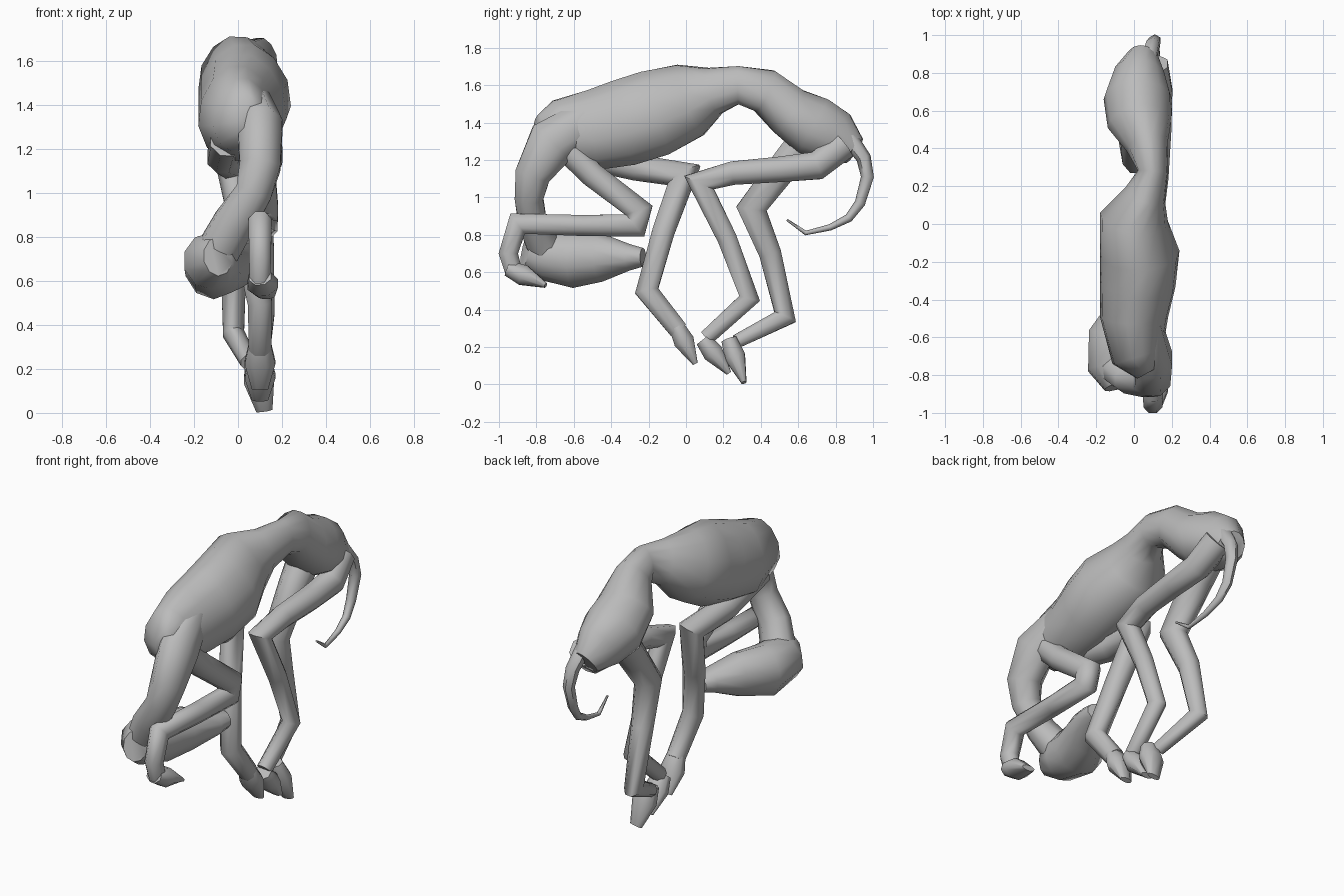
import bpy
import bmesh
import math
from mathutils import Vector

cube = bpy.data.objects.get("Cube")
if cube:
    bpy.data.objects.remove(cube, do_unlink=True)

grey = bpy.data.materials.new("clay_grey")
grey.use_nodes = True
colour = (.5, .5, .5, 1)
grey.diffuse_color = colour
grey.node_tree.nodes["Principled BSDF"].inputs["Base Color"].default_value = colour


def skin(name, path, widths, depths, sides=8, pinch=0):
    """Skin elliptical rings, each square to the path, and cap both ends."""
    bm = bmesh.new()
    points = [Vector(p) for p in path]
    last = len(points) - 1
    rings = []
    for i, point in enumerate(points):
        arrive = (point - points[max(i - 1, 0)]).normalized()
        leave = (points[min(i + 1, last)] - point).normalized()
        along = (arrive + leave).normalized()
        across = Vector((1, 0, 0))
        across = (across - along * across.dot(along)).normalized()
        outward = along.cross(across)
        # widen the ring where the path bends so joints keep their thickness
        bend = 1
        if 0 < i < last:
            bend = min(1 / max(arrive.dot(along), .1), 1.5)
        ring = []
        for k in range(sides):
            angle = math.tau * (k + .5) / sides
            # pinch narrows the back and leaves the belly broad
            narrowing = 1 + pinch * math.sin(angle)
            side_offset = across * math.cos(angle) * widths[i] * narrowing
            depth_offset = outward * math.sin(angle) * depths[i] * bend
            ring.append(bm.verts.new(point + side_offset + depth_offset))
        rings.append(ring)
    for lower, upper in zip(rings, rings[1:]):
        for k in range(sides):
            n = (k + 1) % sides
            bm.faces.new((lower[k], lower[n], upper[n], upper[k]))
    bm.faces.new(rings[0][::-1])
    bm.faces.new(rings[-1])
    bmesh.ops.recalc_face_normals(bm, faces=bm.faces)
    mesh = bpy.data.meshes.new(name)
    bm.to_mesh(mesh)
    bm.free()
    mesh.materials.append(grey)
    obj = bpy.data.objects.new(name, mesh)
    bpy.context.collection.objects.link(obj)
    bpy.ops.object.select_all(action="DESELECT")
    obj.select_set(True)
    bpy.context.view_layer.objects.active = obj
    bpy.ops.object.shade_smooth_by_angle(angle=math.radians(60))


def sculpt(name, sections, sides, pinch=0):
    """Body mass whose sections give a centre, a half width and a half depth."""
    path = [s[:3] for s in sections]
    widths = [s[3] for s in sections]
    depths = [s[4] for s in sections]
    skin(name, path, widths, depths, sides, pinch)


def limb(name, path, start, end, sides=8):
    """Round limb that tapers evenly from its start radius to its end radius."""
    last = len(path) - 1
    radii = [start + (end - start) * i / last for i in range(len(path))]
    skin(name, path, radii, radii, sides)


def paw(name, ankle, toe):
    """Flattened paw, fullest in the middle and thin at the toe."""
    ankle, toe = Vector(ankle), Vector(toe)
    path = [ankle, ankle.lerp(toe, .4), toe]
    skin(name, path, (.055, .075, .04), (.045, .06, .015))


# deep chest, narrow arched waist and pelvis
sculpt("torso", [
    (.07, -.79, 1.35, .06, .09),
    (.02, -.7, 1.35, .14, .17),
    (0, -.5, 1.36, .18, .22),
    (.02, -.33, 1.4, .2, .24),
    (.03, -.17, 1.45, .21, .24),
    (0, .02, 1.52, .18, .2),
    (.06, .15, 1.57, .11, .13),
    (.1, .28, 1.6, .08, .1),
    (.07, .42, 1.57, .11, .12),
    (.03, .55, 1.46, .17, .14),
    (.02, .68, 1.38, .18, .17),
    (.03, .8, 1.32, .14, .15),
    (.05, .9, 1.25, .08, .08),
], sides=12, pinch=.15)

# neck hanging down from the shoulders
sculpt("neck", [
    (.06, -.53, 1.41, .09, .12),
    (.1, -.72, 1.29, .11, .14),
    (.1, -.82, 1.12, .1, .1),
    (.07, -.84, 1, .09, .08),
    (-.02, -.82, .86, .1, .08),
    (-.1, -.75, .72, .1, .1),
], sides=8)

# head tucked under the chest, muzzle pointing backwards
sculpt("head", [
    (-.09, -.86, .71, .07, .09),
    (-.12, -.76, .69, .13, .13),
    (-.11, -.6, .67, .14, .15),
    (-.03, -.45, .68, .11, .13),
    (.05, -.3, .68, .08, .07),
    (.07, -.23, .68, .06, .05),
], sides=10)

# folded foreleg on the left
limb("left_foreleg", [
    (.09, -.62, 1.24),
    (.1, -.5, 1.12),
    (.12, -.25, .93),
    (.12, -.27, .85),
    (.11, -.55, .85),
    (.1, -.9, .86),
    (.1, -.95, .7),
    (.1, -.92, .6),
], .075, .05)
paw("left_front_paw", (.1, -.95, .62), (.13, -.75, .53))

# reaching foreleg on the right
limb("right_foreleg", [
    (-.05, -.62, 1.24),
    (-.07, -.27, 1.16),
    (-.03, -.01, 1.12),
    (.03, -.12, .82),
    (.1, -.21, .5),
    (.1, -.04, .29),
], .08, .055)
paw("right_front_paw", (.1, -.05, .31), (.1, .05, .11))

# hind leg on the left, thigh reaching forwards
limb("left_hind_leg", [
    (.1, .84, 1.28),
    (.13, .7, 1.17),
    (.13, .5, 1.15),
    (.12, .25, 1.13),
    (.1, .07, 1.08),
    (.11, .22, .78),
    (.12, .34, .46),
    (.1, .11, .25),
], .085, .045)
paw("left_hind_paw", (.1, .09, .24), (.1, .23, .06))

# hind leg on the right, standing further back
limb("right_hind_leg", [
    (0, .7, 1.38),
    (0, .55, 1.2),
    (.01, .35, .94),
    (-.02, .45, .7),
    (-.02, .53, .36),
    (.05, .27, .23),
], .1, .04)
paw("right_hind_paw", (.08, .23, .24), (.12, .31, .01))

# thin curling tail
limb("tail", [
    (.06, .78, 1.36),
    (.08, .88, 1.31),
    (.1, .95, 1.21),
    (.11, .97, 1.11),
    (.11, .93, .97),
    (.12, .87, .89),
    (.13, .77, .84),
    (.14, .64, .81),
    (.15, .54, .88),
], .05, .006, sides=6)
